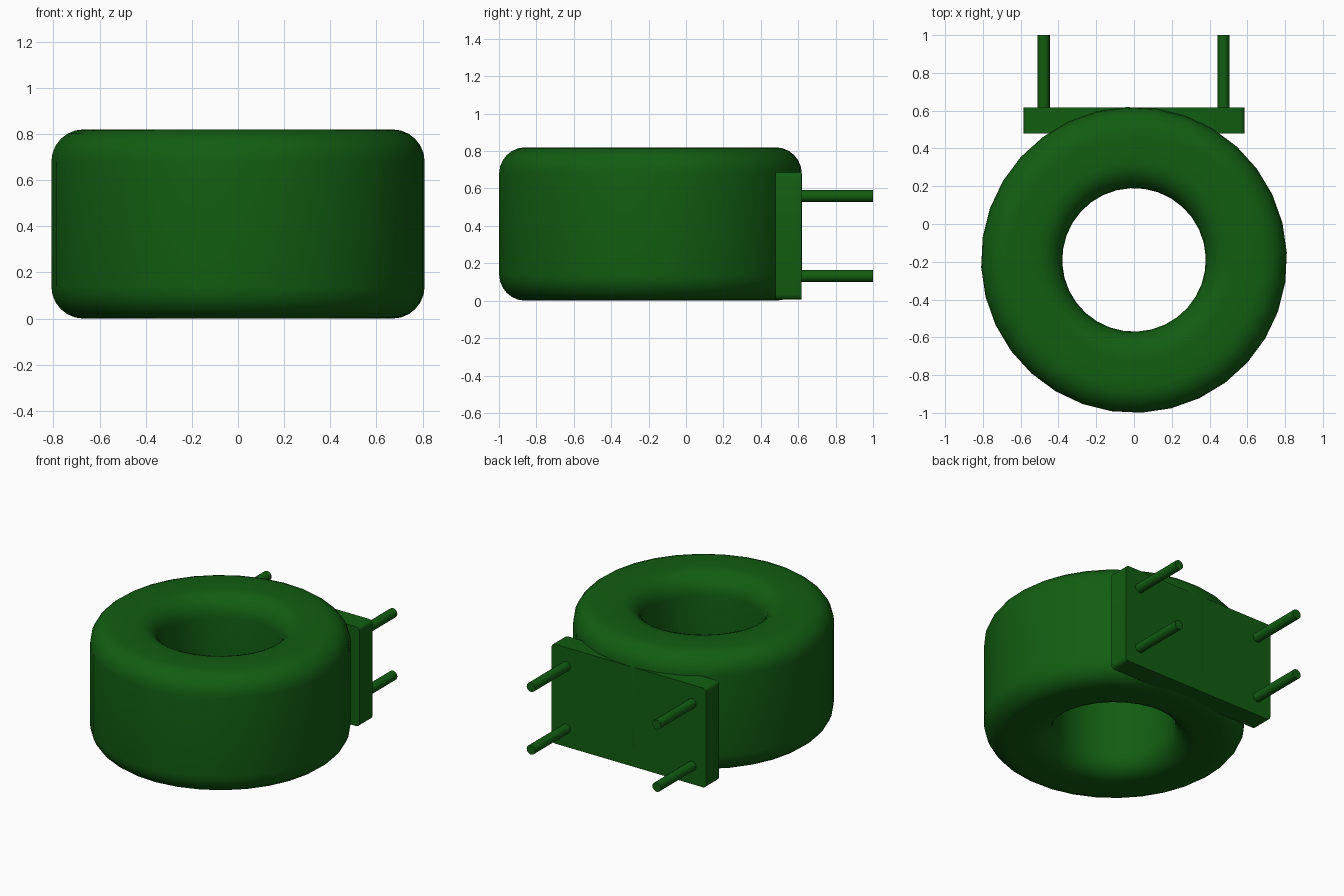
import bpy
import bmesh
from math import radians, sin, cos, pi
from mathutils import Matrix, Vector

cube = bpy.data.objects.get("Cube")
if cube:
    bpy.data.objects.remove(cube, do_unlink=True)

green = bpy.data.materials.new("dark_green")
green.use_nodes = True
green.diffuse_color = (0.006, 0.11, 0.006, 1)
green.node_tree.nodes["Principled BSDF"].inputs["Base Color"].default_value = green.diffuse_color


def finish(bm, name, angle=40):
    """Turn a bmesh into a named, coloured, smooth-shaded object."""
    bmesh.ops.recalc_face_normals(bm, faces=bm.faces)
    mesh = bpy.data.meshes.new(name)
    bm.to_mesh(mesh)
    bm.free()
    mesh.materials.append(green)
    obj = bpy.data.objects.new(name, mesh)
    bpy.context.collection.objects.link(obj)
    bpy.ops.object.select_all(action="DESELECT")
    obj.select_set(True)
    bpy.context.view_layer.objects.active = obj
    bpy.ops.object.shade_smooth_by_angle(angle=radians(angle))
    return obj


# Ring core: rounded rectangle profile swept around the vertical axis
INNER, OUTER, HEIGHT, ROUND = 0.38, 0.81, 0.82, 0.14
RING_Y, SIDES, STEPS = -0.19, 32, 6
corners = [(OUTER - ROUND, ROUND, -90), (OUTER - ROUND, HEIGHT - ROUND, 0),
           (INNER + ROUND, HEIGHT - ROUND, 90), (INNER + ROUND, ROUND, 180)]
profile = []
for r, z, start in corners:
    for i in range(STEPS + 1):
        a = radians(start + 90 * i / STEPS)
        profile.append((r + ROUND * cos(a), z + ROUND * sin(a)))

bm = bmesh.new()
loops = []
for s in range(SIDES):
    a = 2 * pi * (s + 0.25) / SIDES
    loops.append([bm.verts.new((r * cos(a), RING_Y + r * sin(a), z)) for r, z in profile])
for s in range(SIDES):
    one, two = loops[s], loops[(s + 1) % SIDES]
    for i in range(len(profile)):
        j = (i + 1) % len(profile)
        bm.faces.new((one[i], two[i], two[j], one[j]))
finish(bm, "ring_core")

# Mounting plate behind the ring, with softened edges
bm = bmesh.new()
bmesh.ops.create_cube(bm, size=1)
bmesh.ops.scale(bm, vec=Vector((1.17, 0.14, 0.68)), verts=bm.verts)
bmesh.ops.translate(bm, vec=Vector((0, 0.548, 0.347)), verts=bm.verts)
upright = [e for e in bm.edges if abs(e.verts[0].co.y - e.verts[1].co.y) > 0.1]
bmesh.ops.bevel(bm, geom=upright, offset=0.025, segments=3, profile=0.5, affect="EDGES")
finish(bm, "mounting_plate")

# Four pins pointing backwards
PIN_START, PIN_END = 0.58, 1.0
for side, x in (("right", -0.478), ("left", 0.474)):
    for level, z in (("lower", 0.132), ("upper", 0.56)):
        bm = bmesh.new()
        place = Matrix.Translation((x, (PIN_START + PIN_END) / 2, z)) @ Matrix.Rotation(pi / 2, 4, "X")
        bmesh.ops.create_cone(bm, cap_ends=True, segments=16, radius1=0.032, radius2=0.032,
                              depth=PIN_END - PIN_START, matrix=place)
        finish(bm, f"{side}_{level}_pin")
